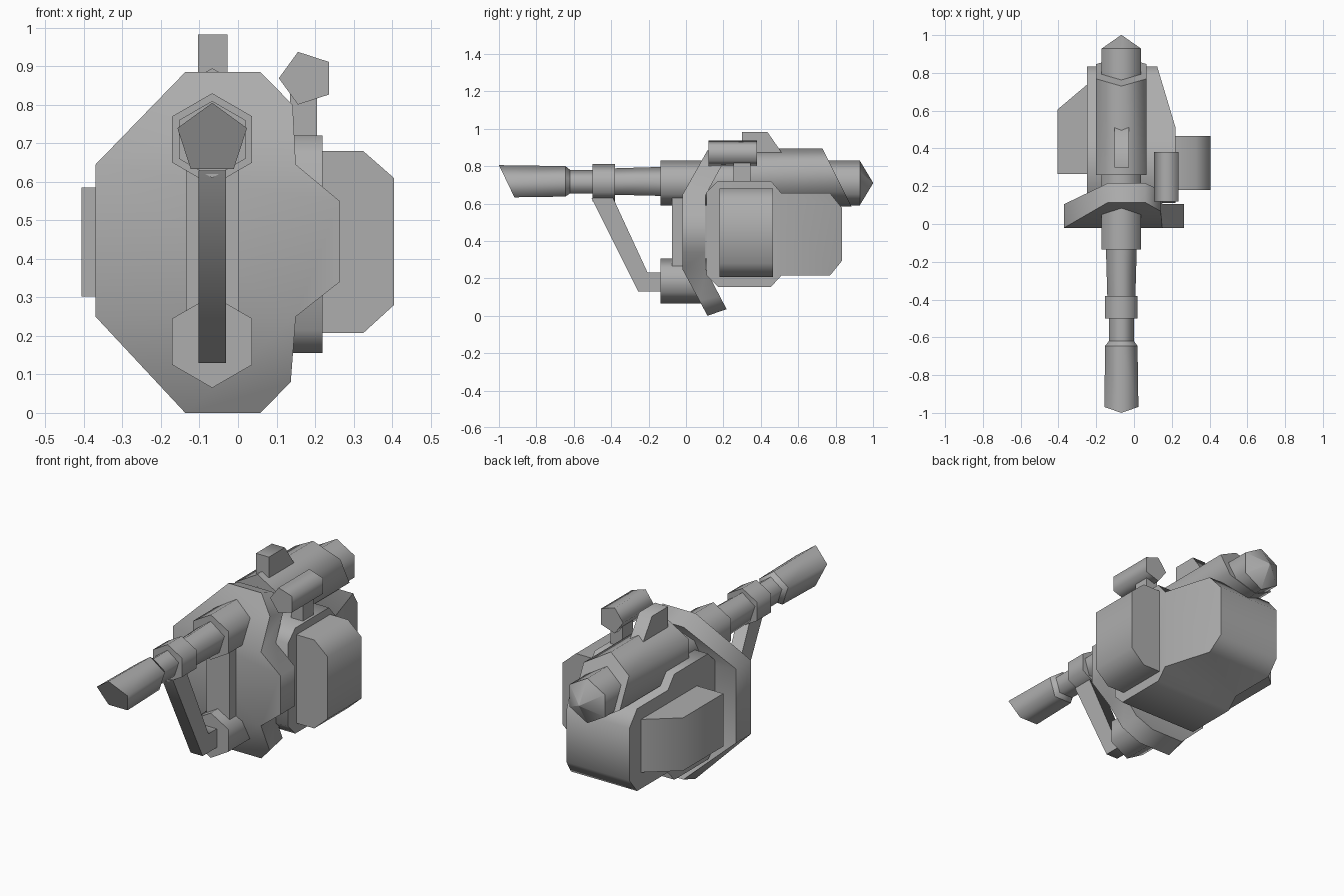
import bpy, bmesh, math

cube = bpy.data.objects.get("Cube")
if cube:
    bpy.data.objects.remove(cube)

steel = bpy.data.materials.new("plain_grey")
steel.use_nodes = True
GREY = (0.42, 0.42, 0.42, 1)
steel.diffuse_color = GREY
steel.node_tree.nodes["Principled BSDF"].inputs["Base Color"].default_value = GREY

AXIS_X = -0.067   # shared centre line of the gun parts
AXIS_Z = 0.71


def loft(name, rings, caps=None):
    """Skin matching rings; caps may be split into index groups."""
    bm = bmesh.new()
    loops = [[bm.verts.new(p) for p in ring] for ring in rings]
    n = len(loops[0])
    for a, b in zip(loops, loops[1:]):
        for i in range(n):
            j = (i + 1) % n
            bm.faces.new((a[i], a[j], b[j], b[i]))
    for loop in (loops[0], loops[-1]):
        for group in caps or [range(n)]:
            bm.faces.new([loop[i] for i in group])
    bmesh.ops.recalc_face_normals(bm, faces=bm.faces)
    for f in bm.faces:
        f.smooth = True
    # sharp rims, soft sides
    for loop in loops:
        for i in range(n):
            bm.edges.get((loop[i], loop[(i + 1) % n])).smooth = False
    for e in bm.edges:
        if e.calc_face_angle(0) > math.radians(76):
            e.smooth = False
    mesh = bpy.data.meshes.new(name)
    bm.to_mesh(mesh)
    bm.free()
    mesh.materials.append(steel)
    obj = bpy.data.objects.new(name, mesh)
    bpy.context.collection.objects.link(obj)
    return obj


def tube(name, sections, sides=6, turn=90, x=AXIS_X, z=AXIS_Z, slant=None):
    """Faceted tube along y from (y, radius) sections; slant = (ring, slope)."""
    rings = []
    for k, (y, r) in enumerate(sections):
        ring = []
        for i in range(sides):
            a = math.radians(turn) + math.tau * i / sides
            dz = r * math.sin(a)
            dy = slant[1] * (r - dz) if slant and slant[0] == k else 0
            ring.append((x + r * math.cos(a), y + dy, z + dz))
        rings.append(ring)
    return loft(name, rings)


def prism_x(name, profile, x0, x1):
    return loft(name, [[(x, y, z) for y, z in profile] for x in (x0, x1)])


def prism_y(name, profile, y0, y1):
    return loft(name, [[(x, y, z) for x, z in profile] for y in (y0, y1)])


def prism_z(name, profile, z0, z1):
    return loft(name, [[(x, y, z) for x, y in profile] for z in (z0, z1)])


def box(name, x0, x1, y0, y1, z0, z1):
    return prism_x(name, [(y0, z0), (y1, z0), (y1, z1), (y0, z1)], x0, x1)


# Barrel, from muzzle to tail
tube("muzzle", [(-1, 0.095), (-0.645, 0.09), (-0.62, 0.07), (-0.49, 0.07)],
     sides=5, slant=(0, 0.48))
tube("barrel_ring", [(-0.5, 0.1), (-0.38, 0.1)])
tube("front_barrel", [(-0.39, 0.078), (-0.12, 0.086)], sides=5)
tube("breech_tube", [(-0.135, 0.12), (0.93, 0.12)])
tube("tail_cone", [(0.929, 0.12), (1.0, 0.002)])

# Upper housing with sloped rear end
tube("upper_housing", [(0.26, 0.155), (0.73, 0.155)], z=0.74, slant=(1, 0.5))
prism_x("top_sight", [(0.3, 0.86), (0.3, 0.983), (0.435, 0.983), (0.52, 0.86)],
        -0.104, -0.027)

# Support strut, lower hub and front strip
prism_x("barrel_strut", [(-0.505, 0.63), (-0.39, 0.63), (-0.205, 0.23),
                         (-0.12, 0.23), (-0.12, 0.13), (-0.255, 0.13)],
        -0.102, -0.031)
tube("lower_hub", [(-0.135, 0.12), (0.12, 0.12)], z=0.185)
box("front_strip", -0.135, 0.003, -0.075, 0.0, 0.265, 0.635)

# Shield, bent backwards above and below its middle band
LOW, HIGH, TOP = 0.25, 0.645, 0.885
outline = [(-0.37, LOW), (-0.137, 0), (0.058, 0), (0.137, 0.08), (0.15, LOW),
           (0.264, 0.34), (0.264, 0.55), (0.15, HIGH),
           (0.142, 0.8), (0.058, TOP), (-0.137, TOP), (-0.37, HIGH)]


def bend(z):
    return max((LOW - z) / LOW, (z - HIGH) / (TOP - HIGH), 0)


front, back = [], []
for x, z in outline:
    t = bend(z)
    lean = -0.02 + 0.135 * t
    front.append((x, lean, z))
    inward = 0.035 * t * (1 if z < LOW else -1)
    back.append((x, lean + 0.125 - 0.023 * t, z + inward))
loft("shield", [front, back],
     caps=[(0, 1, 2, 3, 4), (0, 4, 5, 6, 7, 11), (7, 8, 9, 10, 11)])

# Main body, stepped profile with the rear tapering on one side
body = [(0.51, 0.215), (0.455, 0.155), (0.17, 0.155), (0.11, 0.215),
        (0.11, 0.66), (0.17, 0.72), (0.455, 0.72), (0.51, 0.655),
        (0.77, 0.655), (0.835, 0.575), (0.835, 0.295), (0.77, 0.215)]
left = [(0.22 - 0.3 * max(y - 0.51, 0), y, z) for y, z in body]
right = [(-0.25, y, z) for y, z in body]
loft("main_body", [left, right], caps=[range(8), (0, 7, 8, 9, 10, 11)])

# Side boxes
prism_y("ammo_box", [(0.2, 0.68), (0.325, 0.68), (0.405, 0.61),
                     (0.405, 0.28), (0.325, 0.207), (0.2, 0.207)], 0.18, 0.465)
prism_z("side_wedge", [(-0.24, 0.265), (-0.406, 0.265),
                       (-0.406, 0.605), (-0.24, 0.745)], 0.302, 0.585)

# Scope on its post
tube("scope", [(0.12, 0.072), (0.38, 0.072)], sides=5, turn=180, x=0.178, z=0.869)
box("scope_post", 0.135, 0.205, 0.255, 0.345, 0.7, 0.83)
